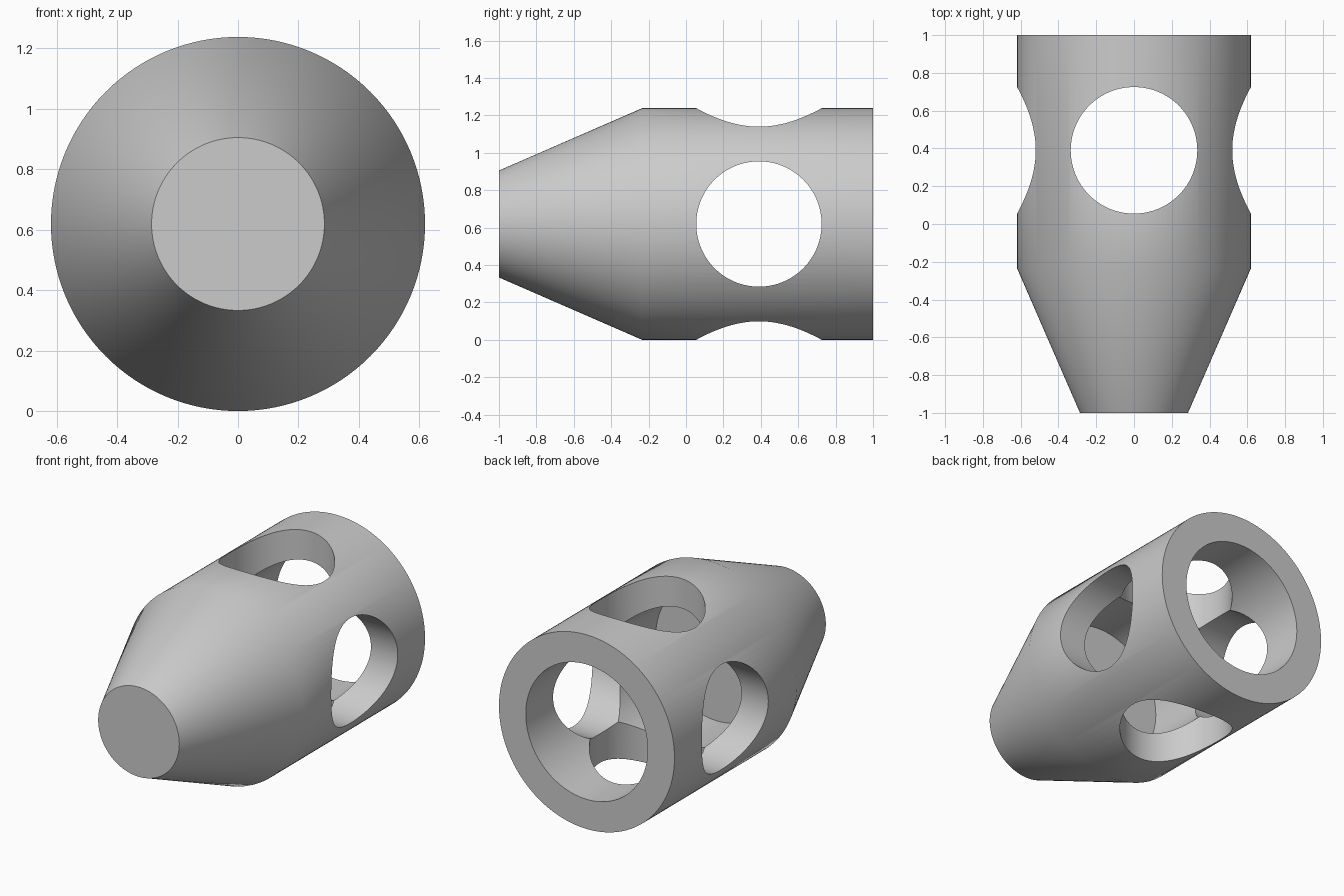
import bpy, bmesh, math
from mathutils import Matrix, Vector

SEGMENTS = 128
RADIUS = 0.619          # outer radius, also the height of the axis
HOLE_RADIUS = 0.335
HOLE_Y = 0.39

cube = bpy.data.objects.get("Cube")
if cube:
    bpy.data.objects.remove(cube, do_unlink=True)

grey = bpy.data.materials.new("plain grey")
grey.use_nodes = True
grey.diffuse_color = (0.6, 0.6, 0.6, 1)
grey.node_tree.nodes["Principled BSDF"].inputs["Base Color"].default_value = (0.6, 0.6, 0.6, 1)


def make_object(name, bm):
    bmesh.ops.recalc_face_normals(bm, faces=bm.faces)
    mesh = bpy.data.meshes.new(name)
    bm.to_mesh(mesh)
    bm.free()
    mesh.materials.append(grey)
    obj = bpy.data.objects.new(name, mesh)
    bpy.context.collection.objects.link(obj)
    return obj


def lathe(name, profile):
    """Spin (radius, y) points about the y axis; close both ends with discs."""
    bm = bmesh.new()
    rings = []
    for r, y in profile:
        angles = [math.tau * i / SEGMENTS for i in range(SEGMENTS)]
        rings.append([bm.verts.new((r * math.cos(a), y, RADIUS + r * math.sin(a))) for a in angles])
    for a, b in zip(rings, rings[1:]):
        for i in range(SEGMENTS):
            j = (i + 1) % SEGMENTS
            bm.faces.new((a[i], a[j], b[j], b[i]))
    bm.faces.new(rings[0])
    bm.faces.new(rings[-1])
    return make_object(name, bm)


def hole_cutter(name, axis):
    bm = bmesh.new()
    turn = Vector((0, 0, 1)).rotation_difference(axis).to_matrix().to_4x4()
    bmesh.ops.create_cone(bm, cap_ends=True, segments=SEGMENTS, radius1=HOLE_RADIUS,
                          radius2=HOLE_RADIUS, depth=2,
                          matrix=Matrix.Translation((0, HOLE_Y, RADIUS)) @ turn)
    obj = make_object(name, bm)
    obj.hide_render = True
    return obj


# Tapered body with a blind bore open at the back
body = lathe("tapered_tube_body", [
    (0.286, -1), (RADIUS, -0.235), (RADIUS, 1),
    (0.43, 1), (0.43, -0.31)])

# Crossing side-to-side and top-to-bottom holes
bpy.context.view_layer.objects.active = body
body.select_set(True)
for name, axis in (("side_hole_cutter", Vector((1, 0, 0))),
                   ("vertical_hole_cutter", Vector((0, 0, 1)))):
    cutter = hole_cutter(name, axis)
    cut = body.modifiers.new(name, "BOOLEAN")
    cut.operation = "DIFFERENCE"
    cut.solver = "EXACT"
    cut.object = cutter
    bpy.ops.object.modifier_apply(modifier=cut.name)
    bpy.data.objects.remove(cutter, do_unlink=True)

# Smooth round walls, crisp rims
bpy.ops.object.shade_smooth_by_angle(angle=math.radians(30))
